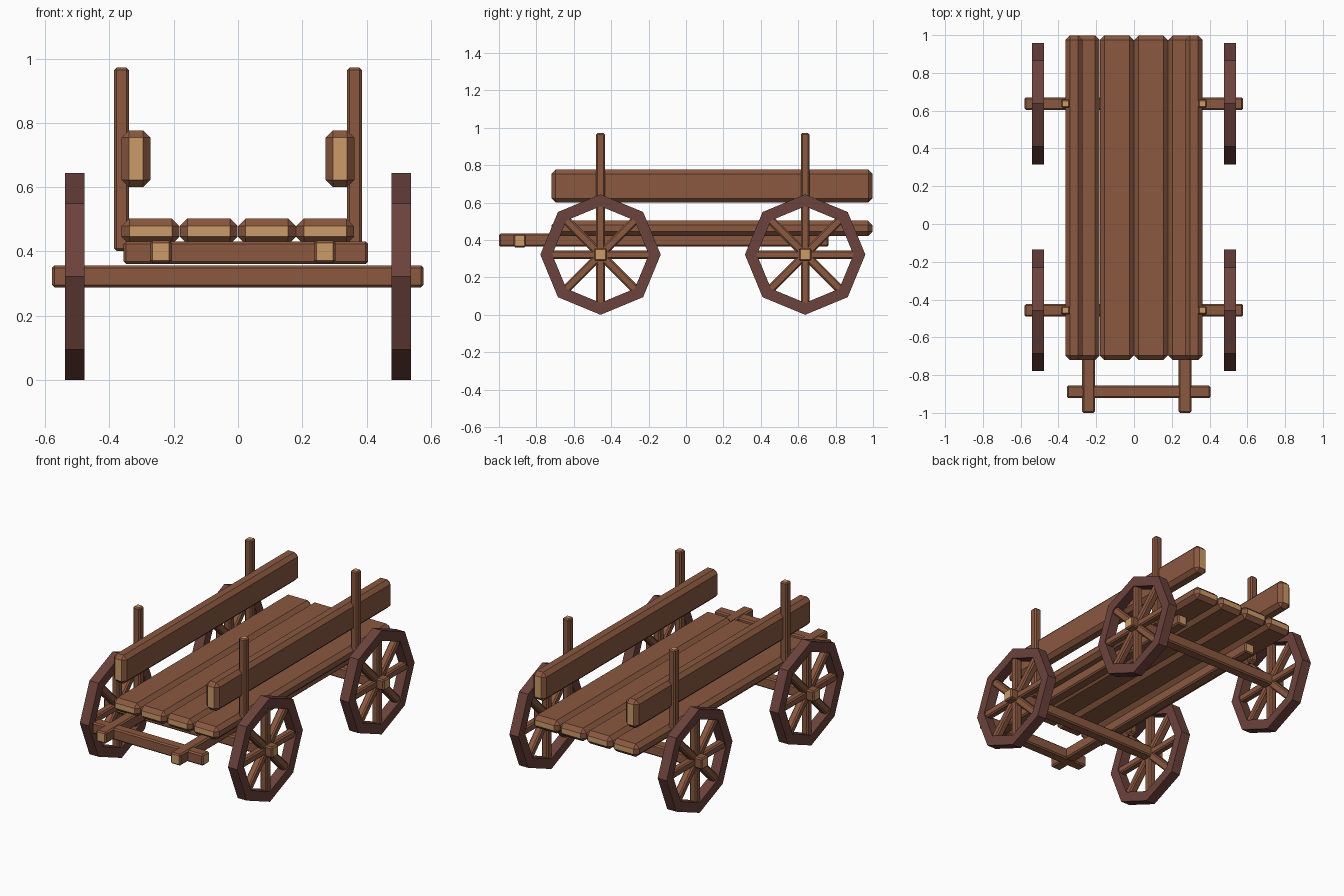
import bpy, bmesh, math
from mathutils import Matrix, Vector

if "Cube" in bpy.data.objects:
    bpy.data.objects.remove(bpy.data.objects["Cube"])


def material(name, rgb):
    m = bpy.data.materials.new(name)
    lin = [((c / 255 + 0.055) / 1.055) ** 2.4 for c in rgb]
    m.diffuse_color = (*lin, 1)
    m.use_nodes = True
    m.node_tree.nodes["Principled BSDF"].inputs["Base Color"].default_value = m.diffuse_color
    return m


WOOD = material("brown wood", (138, 88, 64))
END = material("pale end grain", (204, 155, 104))
RIM = material("dark red rim", (108, 66, 60))


def finish(bm, name, mats):
    me = bpy.data.meshes.new(name)
    bmesh.ops.recalc_face_normals(bm, faces=bm.faces[:])
    bm.to_mesh(me)
    bm.free()
    for m in mats:
        me.materials.append(m)
    ob = bpy.data.objects.new(name, me)
    bpy.context.collection.objects.link(ob)
    return ob


def beam(name, x, y, z, bevel=0.008):
    """Chamfered timber between (min, max) pairs; the two ends show pale grain."""
    lo, hi = Vector((x[0], y[0], z[0])), Vector((x[1], y[1], z[1]))
    size = hi - lo
    bm = bmesh.new()
    bmesh.ops.create_cube(bm, size=1)
    bmesh.ops.scale(bm, vec=size, verts=bm.verts)
    bmesh.ops.translate(bm, vec=(lo + hi) / 2, verts=bm.verts)
    bmesh.ops.bevel(bm, geom=bm.edges[:], offset=bevel, segments=1,
                    affect='EDGES', profile=0.5)
    bm.normal_update()
    axis = max(range(3), key=lambda i: size[i])
    for f in bm.faces:
        f.material_index = int(abs(f.normal[axis]) > 0.99)
    return finish(bm, name, [WOOD, END])


def rim(name, x, y, z, r_out=0.322, r_in=0.258, half=0.031, n=8):
    bm = bmesh.new()
    rings = []
    for k in range(n):
        a = k * math.tau / n
        rings.append([bm.verts.new((x + dx, y + r * math.cos(a), z + r * math.sin(a)))
                      for r, dx in ((r_out, -half), (r_out, half), (r_in, half), (r_in, -half))])
    for k in range(n):
        p, q = rings[k], rings[(k + 1) % n]
        for j in range(4):
            bm.faces.new((p[j], p[(j + 1) % 4], q[(j + 1) % 4], q[j]))
    return finish(bm, name, [RIM])


# floor planks
for i in range(4):
    x0 = -0.362 + i * 0.181
    beam(f"floor_plank_{i + 1}", (x0, x0 + 0.18), (-0.72, 0.998), (0.422, 0.503), 0.024)

# side boards
for side, s in (("left", -1), ("right", 1)):
    beam(f"side_board_{side}", sorted((s * 0.273, s * 0.362)), (-0.72, 0.998), (0.6, 0.777), 0.023)

# underframe rails and front crossbar
beam("rail_left", (-0.274, -0.206), (-1.0, 0.763), (0.364, 0.434))
beam("rail_right", (0.236, 0.304), (-1.0, 0.763), (0.364, 0.434))
beam("front_crossbar", (-0.356, 0.405), (-0.922, -0.856), (0.361, 0.431))

# axles, posts and wheels
ZC = 0.322
for end, y in (("front", -0.457), ("back", 0.637)):
    beam(f"{end}_axle", (-0.579, 0.577), (y - 0.034, y + 0.034), (0.288, 0.357))
    for side, s in (("left", -1), ("right", 1)):
        beam(f"{end}_post_{side}", sorted((s * 0.339, s * 0.386)), (y - 0.023, y + 0.023), (0.402, 0.972))
        xc = s * 0.508
        rim(f"{end}_wheel_rim_{side}", xc, y, ZC)
        for k in range(4):
            spoke = beam(f"{end}_spoke_{side}_{k + 1}", (-0.023, 0.023), (-0.023, 0.023), (-0.28, 0.28))
            spoke.data.transform(Matrix.Translation((xc, y, ZC)) @ Matrix.Rotation(k * math.pi / 4, 4, 'X'))
